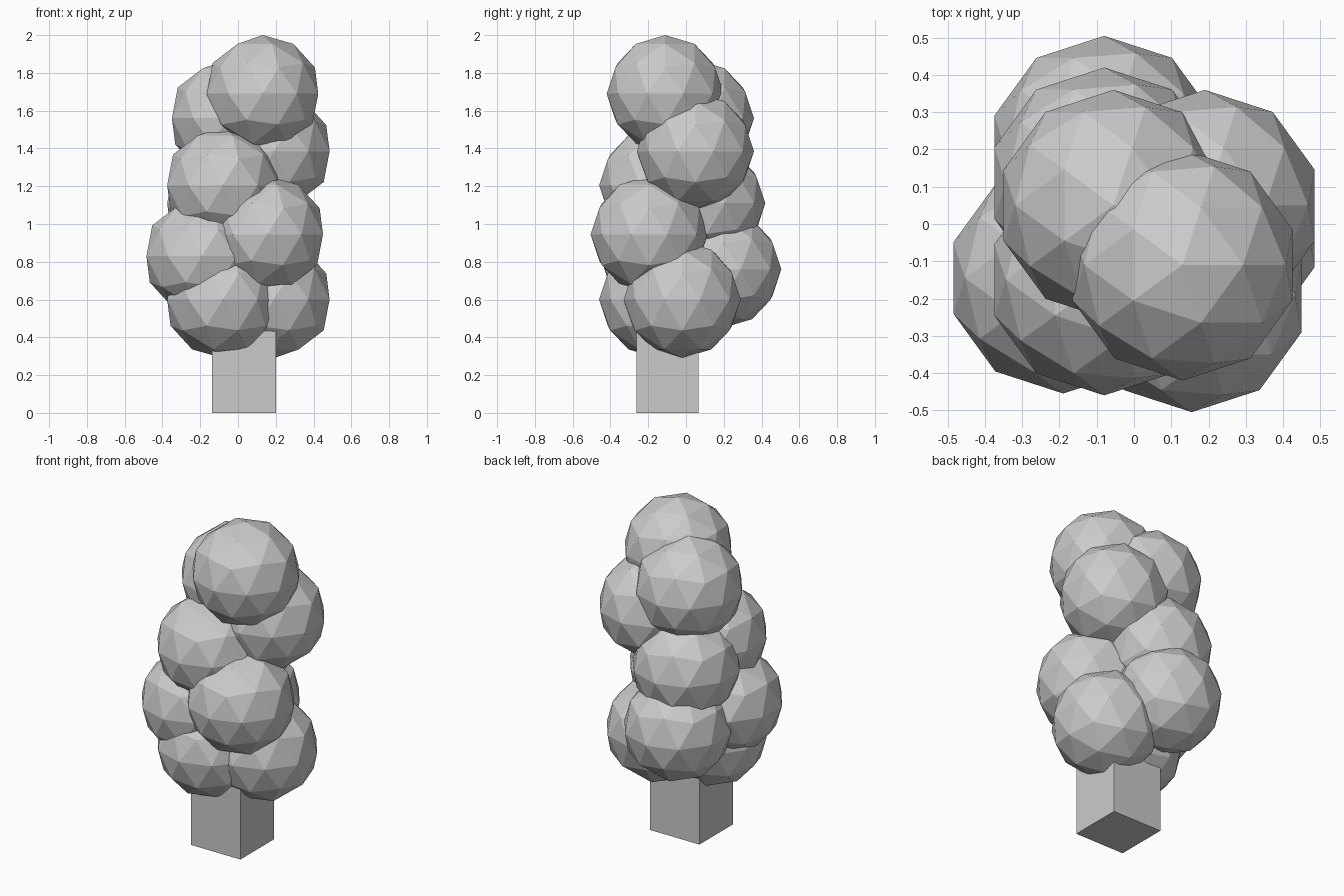
import bpy

if "Cube" in bpy.data.objects:
    bpy.data.objects.remove(bpy.data.objects["Cube"])

R = 0.31  # every leaf clump is the same low-poly ball

# Leaf clumps from top to bottom: x, y, z of each centre
clumps = [
    (0.13, -0.11, 1.69),
    (-0.055, 0.05, 1.56),
    (0.19, 0.05, 1.385),
    (-0.08, -0.15, 1.205),
    (-0.08, 0.11, 1.11),
    (0.155, -0.195, 0.945),
    (-0.19, -0.145, 0.83),
    (-0.08, 0.195, 0.76),
    (0.19, -0.02, 0.60),
    (-0.08, -0.15, 0.60),
]
for i, pos in enumerate(clumps, 1):
    bpy.ops.mesh.primitive_ico_sphere_add(subdivisions=2, radius=R, location=pos)
    bpy.context.object.name = f"leaf_clump_{i}"

# Square trunk, running up into the leaves
x0, x1, y0, y1, top = -0.137, 0.20, -0.262, 0.065, 0.62
bpy.ops.mesh.primitive_cube_add(size=1, location=((x0 + x1) / 2, (y0 + y1) / 2, top / 2))
trunk = bpy.context.object
trunk.name = "trunk"
trunk.scale = (x1 - x0, y1 - y0, top)
bpy.ops.object.transform_apply(location=False, rotation=False, scale=True)
